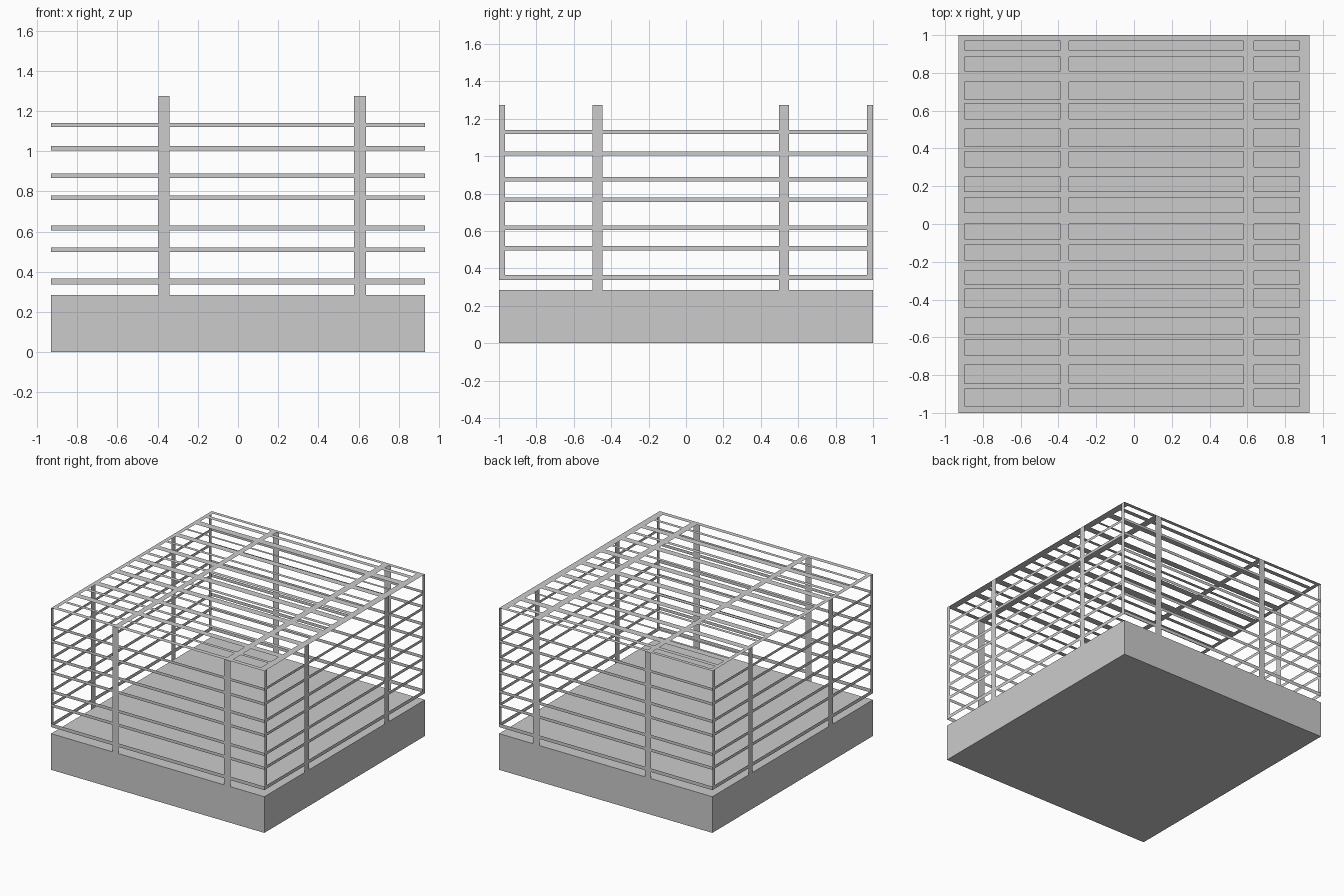
import bpy, bmesh

if "Cube" in bpy.data.objects:
    bpy.data.objects.remove(bpy.data.objects["Cube"])

W, D, BASE, TOP = 0.93, 1.0, 0.285, 1.275


def make_object(name, bm):
    mesh = bpy.data.meshes.new(name)
    bm.to_mesh(mesh)
    bm.free()
    obj = bpy.data.objects.new(name, mesh)
    bpy.context.collection.objects.link(obj)
    return obj


def lattice(name, us, vs, solid, place, flip=False):
    """Thin sheet on a u/v grid; solid(i, j) says which cells are filled."""
    bm = bmesh.new()
    grid = [[bm.verts.new(place(u, v)) for v in vs] for u in us]
    for i in range(len(us) - 1):
        for j in range(len(vs) - 1):
            if solid(i, j):
                quad = [grid[i][j], grid[i + 1][j], grid[i + 1][j + 1], grid[i][j + 1]]
                bm.faces.new(quad[::-1] if flip else quad)
    loose = [v for v in bm.verts if not v.link_faces]
    bmesh.ops.delete(bm, geom=loose, context='VERTS')
    return make_object(name, bm)


# solid base
bm = bmesh.new()
bmesh.ops.create_cube(bm, size=1)
for v in bm.verts:
    v.co = (v.co.x * 2 * W, v.co.y * 2 * D, (v.co.z + 0.5) * BASE)
make_object("base", bm)

# heights: odd cells are rails, even cells are gaps
zs = [BASE, 0.337, 0.365, 0.497, 0.521, 0.606, 0.630, 0.756, 0.779,
      0.866, 0.890, 1.003, 1.026, 1.120, 1.141, TOP]

# front and back fences: two posts, rails with open ends
xs = [-W, -0.395, -0.342, 0.577, 0.636, W]
for name, y in (("front_fence", -D), ("back_fence", D)):
    lattice(name, xs, zs, lambda i, j: j % 2 == 1 or i in (1, 3),
            lambda u, v, y=y: (u, y, v), flip=y > 0)

# side fences: two posts to the base, end strips that stop at the lowest rail
ys = [-D, -0.967, -0.5, -0.446, 0.497, 0.551, 0.967, D]
for name, x in (("right_fence", W), ("left_fence", -W)):
    lattice(name, ys, zs,
            lambda i, j: j % 2 == 1 or i in (2, 4) or (j > 0 and i in (0, 6)),
            lambda u, v, x=x: (x, u, v), flip=x < 0)

# roof grille: border, two long beams and many cross slats
roof_x = [-W, -0.897, -0.39, -0.345, 0.58, 0.635, 0.875, W]
roof_y = [-D, -0.963, -0.873, -0.845, -0.746, -0.693, -0.613, -0.582, -0.498,
          -0.443, -0.344, -0.317, -0.248, -0.19, -0.11, -0.079, 0.0, 0.06, 0.139,
          0.171, 0.25, 0.303, 0.383, 0.41, 0.504, 0.557, 0.637, 0.658, 0.753,
          0.811, 0.885, 0.922, 0.97, D]
lattice("roof_grille", roof_x, roof_y, lambda i, j: i % 2 == 0 or j % 2 == 0,
        lambda u, v: (u, v, TOP))
